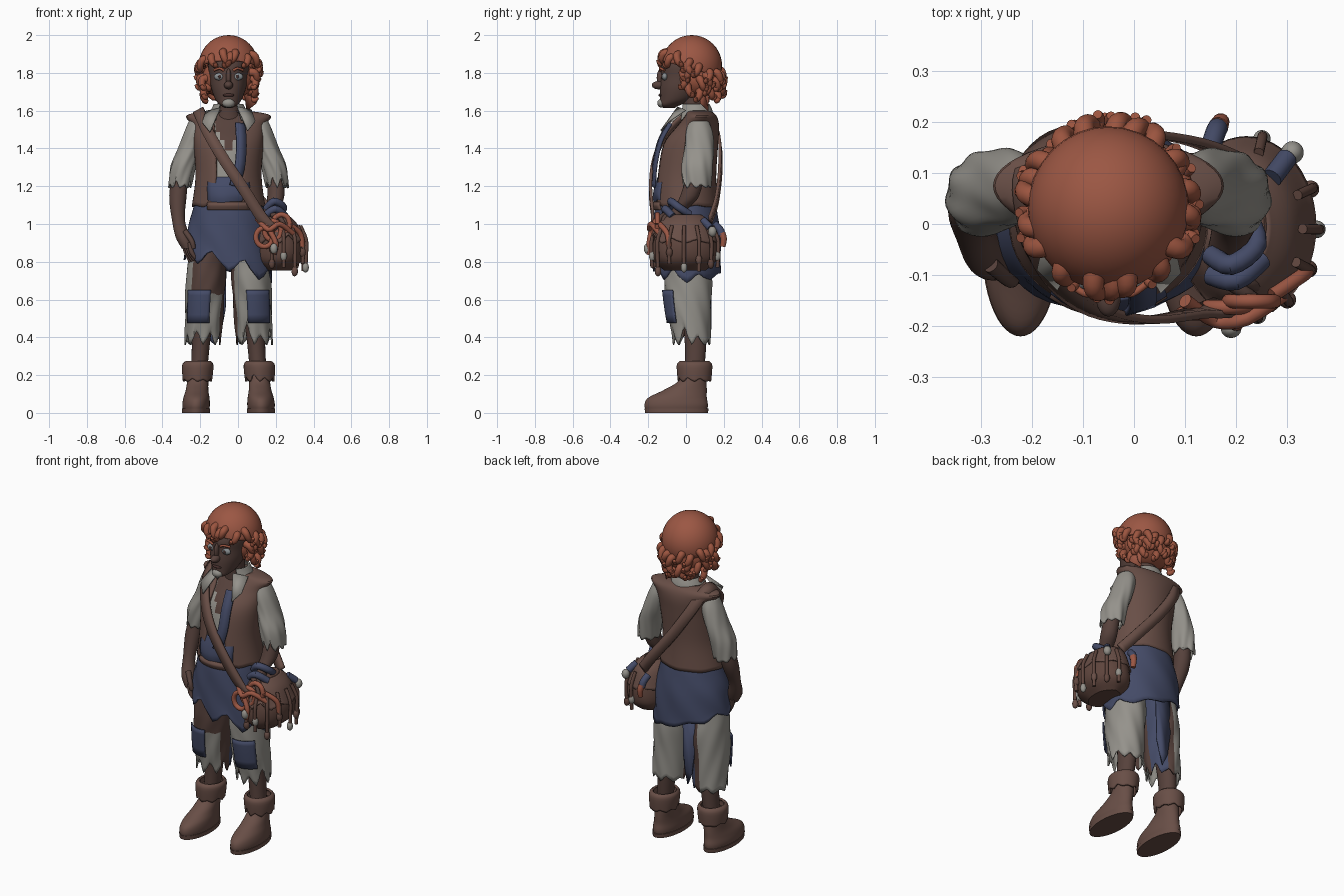
import bpy, bmesh, random
from math import sin, cos, pi
from mathutils import Vector

rng = random.Random(4)
MID = -.05  # body centre line

if "Cube" in bpy.data.objects:
    bpy.data.objects.remove(bpy.data.objects["Cube"])


def material(name, *rgb):
    m = bpy.data.materials.new(name)
    m.use_nodes = True
    m.diffuse_color = (*rgb, 1)
    m.node_tree.nodes["Principled BSDF"].inputs["Base Color"].default_value = (*rgb, 1)
    return m


skin = material("dark_skin", .095, .054, .045)
leather = material("brown_leather", .14, .077, .062)
bag_hide = material("bag_leather", .115, .06, .047)
rust = material("rust_cloth", .33, .095, .057)
ginger = material("ginger_hair", .33, .09, .05)
blue = material("blue_cloth", .058, .07, .136)
linen = material("grey_linen", .3, .288, .26)
eye_white = material("pale_eye", .24, .26, .27)
lip = material("dark_lip", .06, .028, .025)


def finish(name, bm, mats, thick=0):
    """Turn a bmesh into an object, optionally thickened."""
    mesh = bpy.data.meshes.new(name)
    bm.to_mesh(mesh)
    bm.free()
    obj = bpy.data.objects.new(name, mesh)
    bpy.context.collection.objects.link(obj)
    for m in mats:
        mesh.materials.append(m)
    if thick:
        mod = obj.modifiers.new("thickness", 'SOLIDIFY')
        mod.thickness = thick


def spline(rows, steps=5):
    """Catmull-Rom interpolation of number rows."""
    rows = [Vector(r) for r in rows]
    out = []
    for k in range(len(rows) - 1):
        a, b = rows[max(k - 1, 0)], rows[k]
        c, d = rows[k + 1], rows[min(k + 2, len(rows) - 1)]
        for j in range(steps):
            t = j / steps
            out.append(b + (c - a) * (t / 2) + (a * 2 - b * 5 + c * 4 - d) * (t * t / 2)
                       + (b * 3 - a - c * 3 + d) * (t ** 3 / 2))
    return out + [rows[-1]]


def loft(name, rings, mats, side=1, n=48, hem=0, slope=0, fold=0, grow=0,
         thick=0, keep=None, paint=None):
    """Skin rings (x offset, y, z, x radius, y radius) listed top to bottom."""
    bm = bmesh.new()
    rows = spline(rings)
    teeth = [rng.uniform(.25, 1) for _ in range(n // 6)]
    grid = []
    for k, (ox, oy, z, rx, ry) in enumerate(rows):
        t = k / (len(rows) - 1)
        ring = []
        for i in range(n):
            a = 2 * pi * i / n
            wave = 1 + fold * t * sin(7 * a + z * 25)
            x = ox + (rx + grow) * wave * sin(a)
            y = oy - (ry + grow) * wave * cos(a)
            # Torn edges are deepest at the front
            tear = hem * (.65 + .35 * cos(a)) * teeth[i // 6] * (0, .3, .8, 1, .6, .3)[i % 6] * t ** 4
            ring.append(bm.verts.new((MID + side * x, y, z + tear + slope * x * t * t)))
        grid.append(ring)
    for k in range(len(grid) - 1):
        z = (rows[k].z + rows[k + 1].z) / 2
        for i in range(n):
            a = 2 * pi * (i + .5) / n
            a = a - 2 * pi if a > pi else a
            if keep and not keep(a, z):
                continue
            j = (i + 1) % n
            f = bm.faces.new((grid[k][i], grid[k][j], grid[k + 1][j], grid[k + 1][i]))
            if paint:
                f.material_index = paint(a, z)
    if not keep and not thick:
        bm.faces.new(grid[0])
        bm.faces.new(grid[-1])
    loose = [v for v in bm.verts if not v.link_faces]
    bmesh.ops.delete(bm, geom=loose, context='VERTS')
    bmesh.ops.recalc_face_normals(bm, faces=bm.faces)
    finish(name, bm, mats, thick)


def blob(name, loc, size, mat, cut=None):
    """Ellipsoid, optionally keeping only the side a plane faces."""
    bm = bmesh.new()
    bmesh.ops.create_uvsphere(bm, u_segments=32, v_segments=20, radius=1)
    bmesh.ops.scale(bm, vec=size, verts=bm.verts)
    bmesh.ops.translate(bm, vec=loc, verts=bm.verts)
    if cut:
        bmesh.ops.bisect_plane(bm, geom=bm.verts[:] + bm.edges[:] + bm.faces[:],
                               plane_co=cut[0], plane_no=cut[1], clear_inner=True)
    finish(name, bm, [mat], .006 if cut else 0)


def cord(name, paths, radius, mat, taper=1):
    """Round cords along smooth paths, narrowing to the end."""
    data = bpy.data.curves.new(name, 'CURVE')
    data.dimensions = '3D'
    data.bevel_depth, data.bevel_resolution = radius, 5
    data.use_fill_caps = True
    for path in paths:
        pts = spline(path, 4)
        s = data.splines.new('POLY')
        s.points.add(len(pts) - 1)
        for k, (p, v) in enumerate(zip(s.points, pts)):
            p.co = (*v, 1)
            p.radius = 1 + (taper - 1) * k / (len(pts) - 1)
    obj = bpy.data.objects.new(name, data)
    bpy.context.collection.objects.link(obj)
    obj.data.materials.append(mat)
    bpy.ops.object.select_all(action='DESELECT')
    obj.select_set(True)
    bpy.context.view_layer.objects.active = obj
    bpy.ops.object.convert(target='MESH')


def ribbon(name, path, width, mat, thick=.012):
    """Flat band facing away from the middle of the chest."""
    bm = bmesh.new()
    pts, pairs = spline(path), []
    for k, p in enumerate(pts):
        along = pts[min(k + 1, len(pts) - 1)] - pts[max(k - 1, 0)]
        w = along.cross(p - Vector((MID, .03, 1.3))).normalized() * width / 2
        pairs.append((bm.verts.new(p + w), bm.verts.new(p - w)))
    for (a, b), (c, d) in zip(pairs, pairs[1:]):
        bm.faces.new((a, b, d, c))
    finish(name, bm, [mat], thick)


def plate(name, points, mat, thick=.009):
    bm = bmesh.new()
    bm.faces.new([bm.verts.new(p) for p in points])
    finish(name, bm, [mat], thick)


# Torso: shirt with bare chest, open vest, sash, belt and torn skirt
torso = [(0, .06, 1.6, .1, .065), (0, .075, 1.575, .222, .085), (0, .06, 1.52, .195, .115),
         (0, .02, 1.42, .185, .15), (0, 0, 1.25, .175, .16), (0, 0, 1.09, .195, .168)]
loft("shirt", torso, [linen, skin], grow=-.016,
     paint=lambda a, z: int(abs(a) < (z - 1.36) * 2.6))
loft("vest", torso, [leather], thick=.014, hem=.03,
     keep=lambda a, z: abs(a) > .42 + .25 * max(0, z - 1.5))
loft("skirt", [(0, 0, 1.12, .178, .155), (0, 0, 1.06, .192, .167), (0, .005, .93, .218, .178),
               (0, .005, .748, .234, .18)], [blue], hem=.1, slope=-.26, fold=.02, thick=.01)
loft("sash", [(0, 0, 1.25, .175, .15), (0, 0, 1.2, .185, .168), (0, 0, 1.15, .185, .176),
              (0, 0, 1.11, .18, .168)], [blue], slope=.15, fold=.02, thick=.012, keep=lambda a, z: abs(a) < .62)
loft("belt", [(0, 0, 1.118, .182, .17), (0, 0, 1.1, .19, .182), (0, 0, 1.075, .185, .172)],
     [leather], thick=.01, keep=lambda a, z: abs(a) < .66)
ribbon("neck_scarf", [(.01, -.08, 1.53), (.015, -.13, 1.44), (.01, -.158, 1.32), (-.02, -.168, 1.2)],
       .055, blue)

# Neck, collar and face
loft("neck", [(0, .03, 1.72, .065, .07), (0, .04, 1.62, .058, .055), (0, .05, 1.53, .075, .06)], [skin])
loft("collar", [(0, .045, 1.635, .078, .08), (0, .05, 1.6, .095, .09), (0, .05, 1.55, .12, .1)],
     [linen], thick=.01, keep=lambda a, z: abs(a) > .6)
loft("head", [(0, .03, 1.9, .1, .13), (0, .015, 1.84, .108, .145), (0, .0, 1.78, .1, .132),
              (0, -.02, 1.72, .092, .118), (0, -.05, 1.66, .07, .088), (0, -.085, 1.63, .045, .055),
              (0, -.09, 1.615, .02, .03)], [skin])
blob("nose", (MID, -.145, 1.735), (.024, .036, .022), skin)
blob("nose_bridge", (MID, -.13, 1.775), (.014, .025, .048), skin)
blob("mouth", (MID, -.133, 1.682), (.03, .013, .009), lip)
blob("chin_beard", (MID, -.128, 1.64), (.032, .024, .024), linen)
for s in (1, -1):
    x = MID + s * .047
    blob("eye", (x, -.112, 1.78), (.03, .016, .02), eye_white)
    blob("pupil", (x, -.127, 1.78), (.008, .004, .009), lip)
    cord("eyebrow", [[(x - s * .022, -.135, 1.812), (x, -.136, 1.824), (x + s * .03, -.115, 1.814)]],
         .007, ginger)
    blob("ear", (MID + s * .105, .02, 1.76), (.018, .03, .04), skin)
    plate("collar_point", [(MID + s * .045, -.04, 1.615), (MID + s * .12, 0, 1.6),
                           (MID + s * .14, -.09, 1.54), (MID + s * .1, -.13, 1.49)], linen)

# Headscarf and curly hair, lower at the back
blob("headscarf", (MID, .03, 1.838), (.158, .161, .162), rust, cut=((MID, .03, 1.82), (0, .28, 1)))
blob("hair_mass", (MID, .06, 1.77), (.142, .125, .11), ginger)
hook = ((-.02, .018, 0), (.012, .012, .15), (.02, -.018, .5), (.012, -.036, .9),
        (.024, -.036, 1.15), (.034, -.02, 1.1))
curls = []
for row, (height, count) in enumerate([(1.835, 20), (1.785, 14), (1.74, 14), (1.7, 12)]):
    for i in range(count):
        a = 2 * pi * (i + row / 2) / count + rng.uniform(-.12, .12)
        if row and cos(a) > .5:
            continue
        z = height + .055 * cos(a) * (row < 2) + rng.uniform(-.018, .018)
        r, turn = .148 - .008 * row, rng.choice((-1, 1)) * .2
        size = rng.uniform(.8, 1.1)
        curls.append([(MID + (r + out * size) * sin(a + turn * k),
                       .035 - (r + out * size) * cos(a + turn * k), z + up * size)
                      for out, up, k in hook])
cord("hair_curls", curls, .023, ginger, .4)
for k in (0, 1):
    plate("scarf_tail", [(.03, .12, 1.76), (.07, .09, 1.76), (.1 - .03 * k, .08 + .04 * k, 1.64),
                         (.05, .12, 1.6 + .02 * k)], rust)

# Arms with torn sleeves; the left hand rests on the bag
for s, label in ((1, "left"), (-1, "right")):
    loft(label + "_sleeve", [(.165, .07, 1.545, .045, .05), (.178, .07, 1.49, .056, .07),
                             (.207, .07, 1.4, .06, .078), (.241, .06, 1.3, .066, .082),
                             (.258, .055, 1.19, .06, .074)], [linen], s, hem=.06, fold=.05, thick=.008)
    if s < 0:
        lower = [(.268, .03, 1.15, .046, .05), (.265, -.02, 1.02, .034, .036),
                 (.24, -.06, .93, .04, .045), (.215, -.075, .87, .032, .035)]
    else:
        lower = [(.25, .02, 1.15, .045, .05), (.235, -.03, 1.08, .036, .04), (.23, -.07, 1.02, .04, .045)]
    loft(label + "_forearm", [(.25, .06, 1.3, .042, .045)] + lower, [skin], s, n=24)
cord("right_fingers", [[(-.285 + .01 * i, -.04 - .02 * i, .9), (-.275 + .01 * i, -.05 - .02 * i, .85),
                        (-.25 + .01 * i, -.045 - .02 * i, .8 + .005 * i)] for i in range(4)],
     .014, skin, .7)
cord("right_thumb", [[(-.28, -.08, .96), (-.245, -.11, .91), (-.235, -.11, .87)]], .016, skin, .7)
cord("left_fingers", [[(.18, -.05 - .02 * i, 1.05), (.225, -.065 - .025 * i, 1.03),
                       (.25, -.07 - .028 * i, .98)] for i in range(4)], .015, skin, .7)

# Legs, torn trousers with knee patches, and cuffed boots
thigh = [(.09, 0, .95, .09, .11), (.115, .005, .8, .1, .12), (.12, .01, .7, .105, .127),
         (.128, .015, .56, .102, .118), (.135, .03, .36, .096, .098)]
for s, label in ((1, "left"), (-1, "right")):
    # Colour bands: bare thigh in front and blue lining at the inner back
    def cloth(a, z, s=s):
        if s < 0 and (z > .62 and -1.75 < a < .85 or a < -2.8):
            return 1
        if s < 0 and a < -1.75:
            return 2
        return int(-1.75 < a < -1.1)
    loft(label + "_trouser_leg", thigh, [linen, skin, blue], s, hem=.13, fold=.035, thick=.008, paint=cloth)
    loft(label + "_knee_patch", thigh, [blue], s, grow=.013, thick=.008,
         keep=lambda a, z: -.28 < a < .95 and .48 < z < .66)
    loft(label + "_shin", [(.12, .03, .66, .07, .08), (.142, .05, .42, .05, .06),
                           (.158, .045, .2, .043, .05)], [skin], s, n=24)
    loft(label + "_boot", [(.16, .045, .24, .055, .062), (.163, .035, .17, .056, .074),
                           (.167, -.005, .12, .06, .115), (.17, -.045, .08, .069, .155),
                           (.172, -.052, .04, .073, .168), (.172, -.05, 0, .066, .158)], [leather], s)
    loft(label + "_boot_sole", [(.172, -.05, .024, .075, .17), (.172, -.05, 0, .074, .166)], [leather], s)
    loft(label + "_boot_cuff", [(.16, .045, .275, .066, .078), (.163, .045, .25, .083, .094),
                                (.165, .045, .165, .077, .088)], [leather], s, hem=.045, thick=.012)
plate("hanging_cloth", [(-.15, .13, .84), (-.06, .12, .84), (-.065, .12, .55), (-.08, .125, .47),
                        (-.1, .13, .39), (-.13, .135, .46), (-.15, .135, .6)], blue)

# Shoulder bag with flap and strap
pouch = [(.255, -.005, 1.05, .05, .08), (.262, -.005, 1.0, .095, .135), (.27, -.005, .9, .13, .17),
         (.268, -.005, .81, .122, .168), (.262, -.005, .755, .07, .11)]
loft("bag", pouch, [bag_hide], fold=.015)
loft("bag_flap", pouch[:3], [leather], grow=.007, hem=.06, thick=.01)
ribbon("bag_strap", [(.2, .12, 1.02), (.11, .155, 1.13), (-.03, .174, 1.3), (-.14, .165, 1.46),
                     (-.2, .1, 1.585), (-.195, .01, 1.57), (-.155, -.09, 1.48), (-.08, -.157, 1.35),
                     (.02, -.18, 1.2), (.13, -.165, 1.03), (.2, -.15, .97)], .06, leather, .016)

# Hanging tassels with beads, rope knots and cloth ties on the bag
straps = []
for i in range(8):
    a = -.3 + i * .46
    path = [(.22 + (.13 + d) * sin(a), -.005 - (.168 + d) * cos(a), z)
            for d, z in ((-.02, .99), (.01, .92), (.012, .85), (.008, .79 - .02 * (i % 3)))]
    straps.append(path)
    x, y, z = path[-1]
    blob("tassel_bead", (x, y, z + .06 * (i % 2)), (.017, .017, .027), (bag_hide, linen, leather)[i % 3])
cord("bag_tassels", straps, .01, bag_hide)
loops = [[(.14 + .045 * k + .045 * cos(t), -.175 + .012 * k, .93 + .035 * k + .05 * sin(t))
          for t in [j * pi / 4 for j in range(9)]] for k in range(3)]
cord("orange_rope", loops + [[(.1, -.15, 1.03), (.16, -.19, .97), (.22, -.185, 1.0), (.29, -.14, .95)],
                             [(.17, -.185, .96), (.2, -.195, .9), (.19, -.195, .84)],
                             [(.27, -.14, 1.0), (.33, -.1, .95), (.34, -.09, .88)]], .014, rust)
cord("blue_knot", [[(.15, -.06, 1.08), (.19, -.08, 1.12), (.24, -.04, 1.09), (.22, .02, 1.05)],
                   [(.15, -.1, 1.05), (.2, -.11, 1.08), (.25, -.07, 1.04)],
                   [(.27, .09, 1.02), (.3, .13, .98)]], .02, blue)
blob("linen_knot", (.31, .14, .96), (.022, .022, .028), linen)
blob("linen_bead", (.19, -.205, .87), (.02, .018, .028), linen)
cord("back_tie", [[(.15, .15, 1.0), (.16, .18, .97), (.165, .19, .94)]], .02, blue)
cord("back_tie_end", [[(.165, .19, .95), (.17, .2, .92), (.17, .195, .88)]], .02, rust, .7)

# Smooth shading everywhere, sharp at real edges
bpy.ops.object.select_all(action='DESELECT')
for obj in bpy.context.scene.objects:
    if obj.type == 'MESH':
        obj.select_set(True)
        bpy.context.view_layer.objects.active = obj
bpy.ops.object.shade_smooth_by_angle()
